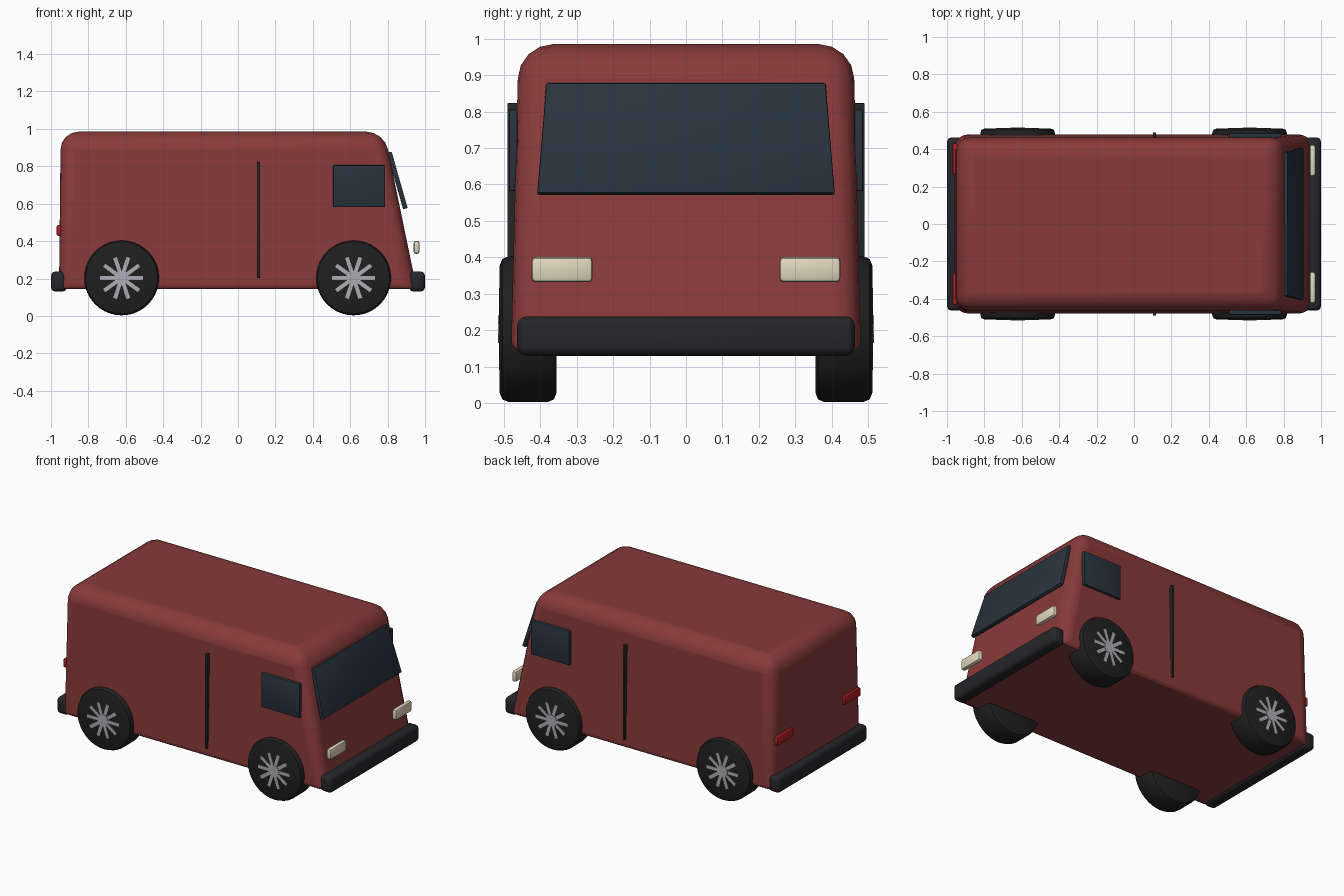
import bpy, bmesh, math
from mathutils import Matrix, Vector

if "Cube" in bpy.data.objects:
    bpy.data.objects.remove(bpy.data.objects["Cube"])


def material(name, rgb):
    m = bpy.data.materials.new(name)
    m.diffuse_color = (*rgb, 1)
    m.use_nodes = True
    m.node_tree.nodes["Principled BSDF"].inputs["Base Color"].default_value = m.diffuse_color
    return m


RED = material("body_red", (0.25, 0.042, 0.042))
BLACK = material("rubber_black", (0.014, 0.014, 0.014))
TRIM = material("bumper_dark", (0.018, 0.019, 0.022))
GLASS = material("glass_dark", (0.022, 0.034, 0.047))
CREAM = material("headlight_cream", (0.75, 0.69, 0.52))
LAMP = material("tail_red", (0.45, 0.012, 0.018))
METAL = material("rim_metal", (0.42, 0.42, 0.45))


def finish(bm, name, mat):
    bmesh.ops.recalc_face_normals(bm, faces=bm.faces)
    me = bpy.data.meshes.new(name)
    bm.to_mesh(me)
    bm.free()
    ob = bpy.data.objects.new(name, me)
    me.materials.append(mat)
    bpy.context.collection.objects.link(ob)
    return ob


def smooth(ob):
    bpy.ops.object.select_all(action='DESELECT')
    ob.select_set(True)
    bpy.context.view_layer.objects.active = ob
    bpy.ops.object.shade_smooth_by_angle(angle=math.radians(40))


def bevel(bm, edges, width, segments):
    bmesh.ops.bevel(bm, geom=list(edges), offset=width, segments=segments,
                    profile=0.5, affect='EDGES')


def box(name, lo, hi, mat, width=0.0, segments=2):
    """Box between two corners with rounded edges."""
    lo, hi = Vector(lo), Vector(hi)
    bm = bmesh.new()
    bmesh.ops.create_cube(bm, size=1, matrix=Matrix.Translation((lo + hi) / 2)
                          @ Matrix.Diagonal((*(hi - lo), 1)))
    if width:
        bevel(bm, bm.edges, width, segments)
    ob = finish(bm, name, mat)
    smooth(ob)
    return ob


def hexahedron(bottom, top):
    """Solid from two matching four-point loops."""
    bm = bmesh.new()
    a = [bm.verts.new(p) for p in bottom]
    b = [bm.verts.new(p) for p in top]
    bm.faces.new(a)
    bm.faces.new(b)
    for i in range(4):
        j = (i + 1) % 4
        bm.faces.new((a[i], a[j], b[j], b[i]))
    return bm


def rect(x0, x1, y, z0, z1=None):
    z1 = z0 if z1 is None else z1
    return [(x0, -y, z0), (x1, -y, z1), (x1, y, z1), (x0, y, z0)]


# Van body: tapered shell, soft roof edges, tighter corners and sill
bm = hexahedron(rect(-0.957, 0.956, 0.48, 0.143), rect(-0.948, 0.782, 0.459, 0.985))
layer = bm.edges.layers.float.new("bevel_weight_edge")
for e in bm.edges:
    z = (e.verts[0].co.z + e.verts[1].co.z) / 2
    e[layer] = 1.0 if z > 0.9 else 0.3 if z < 0.2 else 0.75
body = finish(bm, "body", RED)
mod = body.modifiers.new("rounding", 'BEVEL')
mod.width, mod.segments, mod.limit_method = 0.095, 4, 'WEIGHT'
smooth(body)

# Windscreen: leaning trapezoid pane
bm = hexahedron(rect(0.883, 0.907, 0.408, 0.570, 0.577),
                rect(0.797, 0.821, 0.383, 0.872, 0.879))
bevel(bm, bm.edges, 0.005, 2)
smooth(finish(bm, "windscreen", GLASS))

# Bumpers
box("front_bumper", (0.915, -0.463, 0.13), (1.0, 0.463, 0.238), TRIM, 0.025, 3)
box("rear_bumper", (-1.0, -0.463, 0.13), (-0.915, 0.463, 0.238), TRIM, 0.025, 3)


def wheel(name, x, s):
    # Tyre
    turn = Matrix.Translation((x, s * 0.433, 0.203)) @ Matrix.Rotation(math.pi / 2, 4, 'X')
    bm = bmesh.new()
    bmesh.ops.create_cone(bm, cap_ends=True, segments=40, radius1=0.2, radius2=0.2, depth=0.156)
    rims = [e for e in bm.edges if abs(e.verts[0].co.z - e.verts[1].co.z) < 1e-4]
    bevel(bm, rims, 0.025, 2)
    bm.transform(turn)
    smooth(finish(bm, name + "_tyre", BLACK))
    # Ten spokes with a hub
    bm = bmesh.new()
    for i in range(10):
        bmesh.ops.create_cube(
            bm, size=1, matrix=Matrix.Translation((x, s * 0.504, 0.203))
            @ Matrix.Rotation(math.radians(36 * i), 4, 'Y')
            @ Matrix.Translation((0.062, 0, 0)) @ Matrix.Diagonal((0.106, 0.018, 0.021, 1)))
    bmesh.ops.create_cone(
        bm, cap_ends=True, segments=24, radius1=0.038, radius2=0.038, depth=0.02,
        matrix=Matrix.Translation((x, s * 0.505, 0.203)) @ Matrix.Rotation(math.pi / 2, 4, 'X'))
    smooth(finish(bm, name + "_spokes", METAL))


# Parts repeated on both sides
for s, side in ((-1, "near"), (1, "far")):
    def pair(name, lo, hi, mat, width):
        ys = sorted((s * lo[1], s * hi[1]))
        box(f"{side}_{name}", (lo[0], ys[0], lo[2]), (hi[0], ys[1], hi[2]), mat, width)

    pair("side_window", (0.508, 0.462, 0.582), (0.787, 0.486, 0.806), GLASS, 0.005)
    pair("door_seam", (0.102, 0.460, 0.203), (0.118, 0.490, 0.823), TRIM, 0.003)
    pair("headlight", (0.939, 0.256, 0.332), (0.970, 0.424, 0.401), CREAM, 0.012)
    pair("tail_light", (-0.970, 0.265, 0.428), (-0.942, 0.433, 0.486), LAMP, 0.010)
    wheel(f"{side}_front_wheel", 0.618, s)
    wheel(f"{side}_rear_wheel", -0.622, s)
